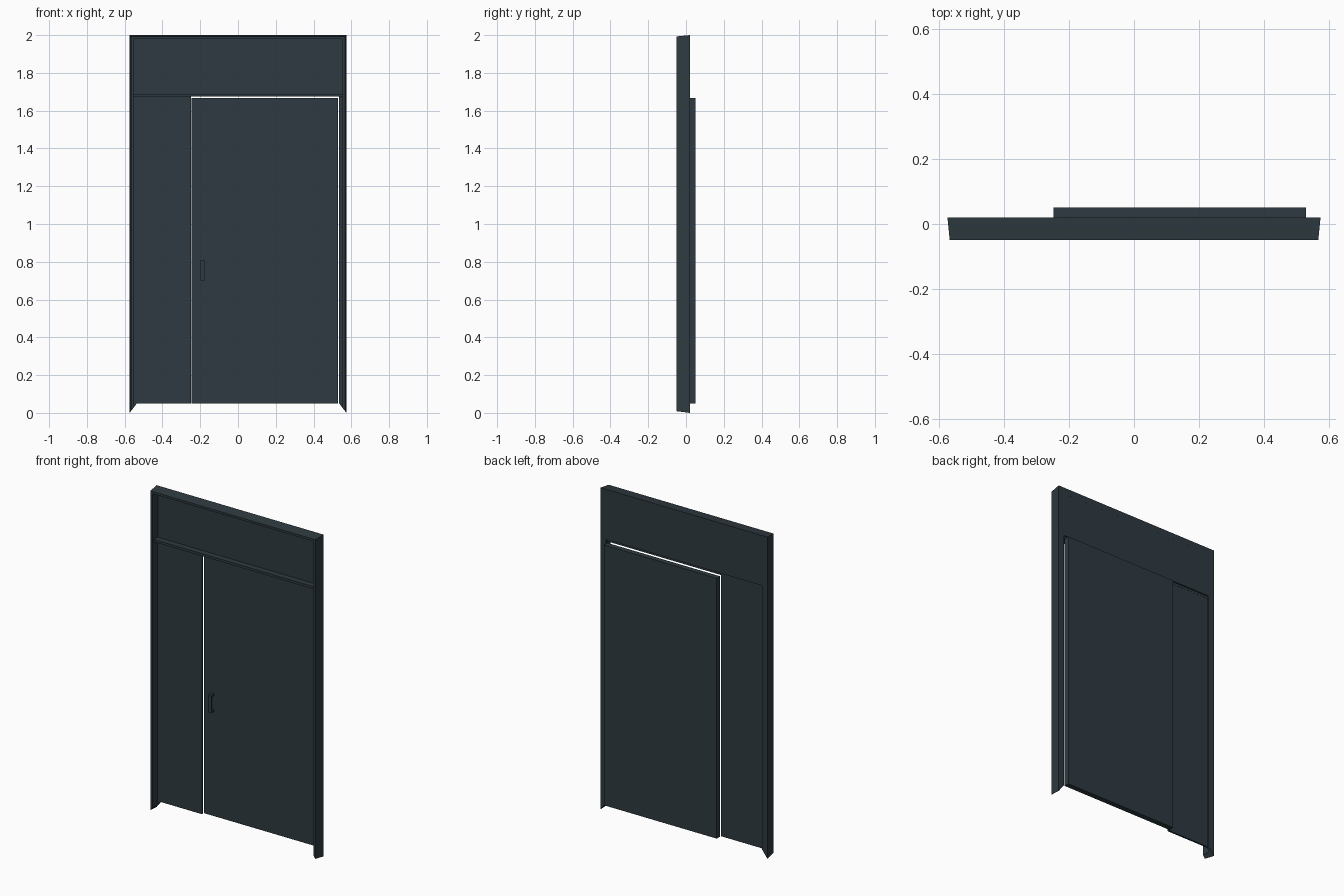
import bpy, bmesh

if "Cube" in bpy.data.objects:
    bpy.data.objects.remove(bpy.data.objects["Cube"])

# One flat slate colour
mat = bpy.data.materials.new("dark_slate")
mat.diffuse_color = (0.027, 0.042, 0.052, 1)
mat.use_nodes = True
mat.node_tree.nodes["Principled BSDF"].inputs["Base Color"].default_value = mat.diffuse_color


def finish(name, bm):
    bmesh.ops.recalc_face_normals(bm, faces=bm.faces)
    me = bpy.data.meshes.new(name)
    bm.to_mesh(me)
    bm.free()
    me.materials.append(mat)
    ob = bpy.data.objects.new(name, me)
    bpy.context.collection.objects.link(ob)
    return ob


def box(name, x, y, z):
    bm = bmesh.new()
    bmesh.ops.create_cube(bm, size=1)
    for v in bm.verts:
        v.co = [(r[0] + r[1]) / 2 + c * (r[1] - r[0]) for c, r in zip(v.co, (x, y, z))]
    return finish(name, bm)


# Outer frame: L-shaped section (inset, y) swept up, across and down,
# mitred at the top corners and at the feet
section = [(0, .02), (.007, -.05), (.021, -.05), (.021, .006), (.038, .006), (.038, .02)]
bm = bmesh.new()
rings = []
for side, top in ((-1, 0), (-1, 1), (1, 1), (1, 0)):
    rings.append([bm.verts.new((side * (.574 - d), y, 2 - d if top else d * 1.3))
                  for d, y in section])
n = len(section)
for a, b in zip(rings, rings[1:]):
    for i in range(n):
        j = (i + 1) % n
        bm.faces.new((a[i], a[j], b[j], b[i]))
bm.faces.new(rings[0])
bm.faces.new(rings[-1])
finish("outer_frame", bm)

# Panel above the door and the rail under it
box("transom_panel", (-.56, .56), (.002, .0199), (1.688, 1.985))
box("transom_rail", (-.553, .553), (-.035, .012), (1.674, 1.689))

# Fixed side panel and sliding door behind it
box("side_panel", (-.553, -.248), (0, .011), (.05, 1.676))
box("sliding_door", (-.247, .529), (.018, .051), (.05, 1.668))

# Pull handle: grip on two short posts
box("handle_grip", (-.198, -.178), (-.008, .0), (.70, .81))
for label, z in (("lower", .70), ("upper", .798)):
    box("handle_post_" + label, (-.198, -.178), (-.002, .019), (z, z + .012))
